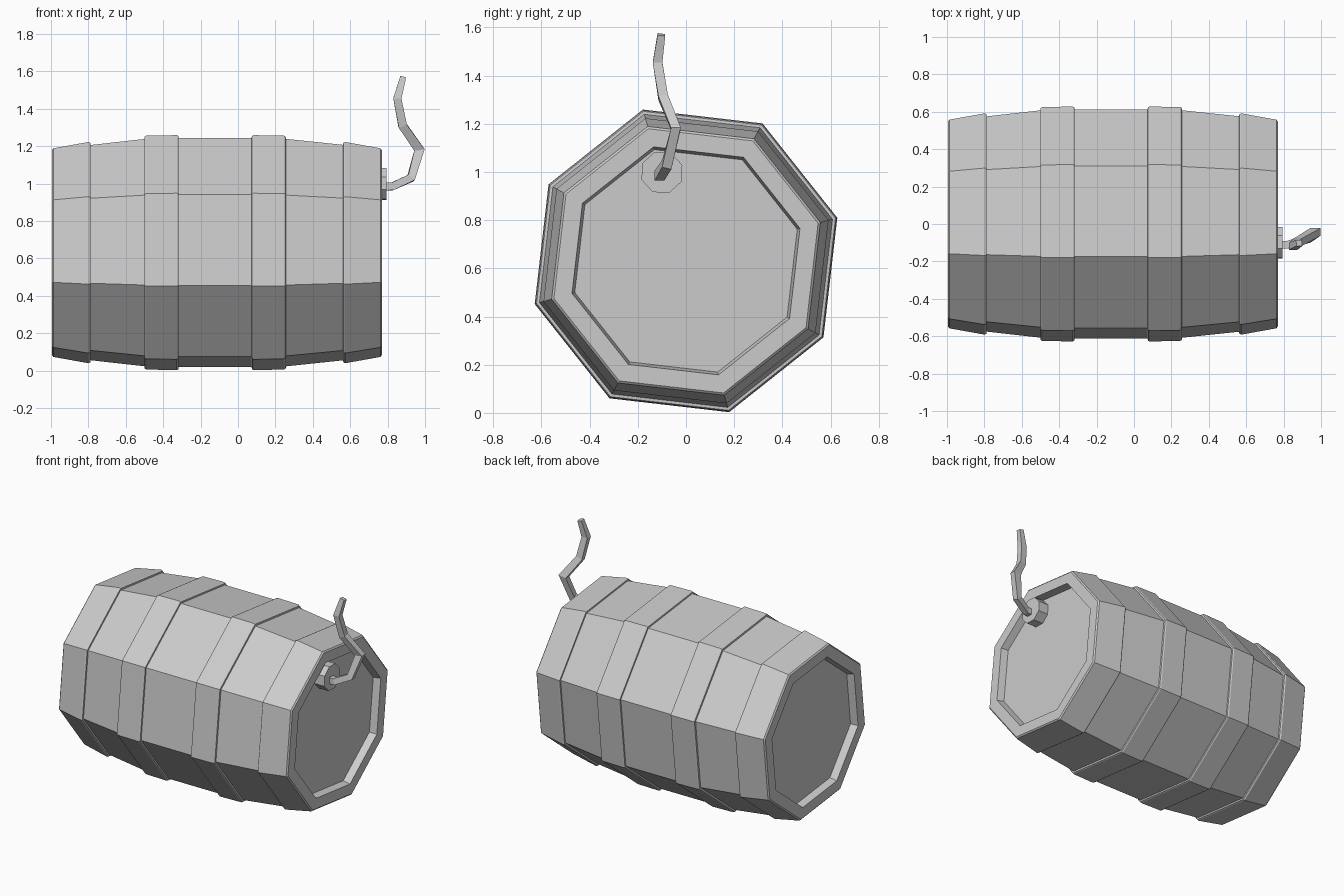
import bpy, bmesh
from math import cos, sin, radians
from mathutils import Vector

if "Cube" in bpy.data.objects:
    bpy.data.objects.remove(bpy.data.objects["Cube"])

CZ = 0.631        # height of the barrel axis
TURN = 15.9       # roll of the octagon in degrees


def finish(name, bm):
    bmesh.ops.recalc_face_normals(bm, faces=bm.faces)
    mesh = bpy.data.meshes.new(name)
    bm.to_mesh(mesh)
    bm.free()
    obj = bpy.data.objects.new(name, mesh)
    bpy.context.collection.objects.link(obj)
    return obj


def skin(bm, rings):
    for a, b in zip(rings, rings[1:]):
        n = len(a)
        for i in range(n):
            bm.faces.new((a[i], a[(i + 1) % n], b[(i + 1) % n], b[i]))


def lathe_x(name, profile, centre=(0, CZ), turn=TURN, cap_start=False, cap_end=False):
    """Eight-sided turning of (x, radius) points about an axis along x."""
    bm = bmesh.new()
    rings = []
    for x, r in profile:
        angles = [radians(turn + 45 * k) for k in range(8)]
        rings.append([bm.verts.new((x, centre[0] + r * cos(a), centre[1] + r * sin(a)))
                      for a in angles])
    skin(bm, rings)
    if cap_start:
        bm.faces.new(rings[0])
    if cap_end:
        bm.faces.new(rings[-1])
    return finish(name, bm)


# Staves: bulging body between the two end bands
lathe_x("staves", [(-0.79, 0.598), (-0.49, 0.633), (-0.32, 0.637),
                   (0.08, 0.637), (0.25, 0.633), (0.57, 0.598)])

for side, label in ((-1, "left"), (1, "right")):
    # Middle hoops
    lathe_x(label + "_hoop", [(-0.122 + side * d, r) for d, r in
            ((0.195, 0.637), (0.196, 0.648), (0.205, 0.653),
             (0.368, 0.650), (0.377, 0.645), (0.378, 0.632))])
    # End bands with flat rim and recessed lid
    lathe_x(label + "_end", [(-0.113 + side * d, r) for d, r in
            ((0.675, 0.598), (0.676, 0.610), (0.686, 0.615), (0.874, 0.580),
             (0.882, 0.570), (0.882, 0.492), (0.832, 0.480))], cap_end=True)

# Tap collar on the right lid
lathe_x("tap_collar", [(0.71, 0.09), (0.795, 0.09)], centre=(-0.1, 0.998),
        turn=20, cap_start=True, cap_end=True)

# Tap pipe: square section swept along a crooked path
path = [Vector(p) for p in ((0.78, -0.11, 0.985), (0.825, -0.11, 0.985),
                            (0.925, -0.08, 1.03), (0.970, -0.042, 1.18),
                            (0.880, -0.095, 1.31), (0.852, -0.118, 1.455),
                            (0.883, -0.102, 1.57))]
halves = (0.021, 0.021, 0.022, 0.028, 0.023, 0.022, 0.016)
bm = bmesh.new()
rings = []
for i, (p, h) in enumerate(zip(path, halves)):
    before = (p - path[i - 1]).normalized() if i else Vector()
    after = (path[i + 1] - p).normalized() if i + 1 < len(path) else Vector()
    t = (before + after).normalized()
    s = Vector((0, 1, 0))
    s = (s - t * s.dot(t)).normalized()
    n = t.cross(s)
    rings.append([bm.verts.new(p + s * a * min(h, 0.02) + n * b * h)
                  for a, b in ((-1, -1), (1, -1), (1, 1), (-1, 1))])
skin(bm, rings)
bm.faces.new(rings[0])
bm.faces.new(rings[-1])
finish("tap_pipe", bm)
